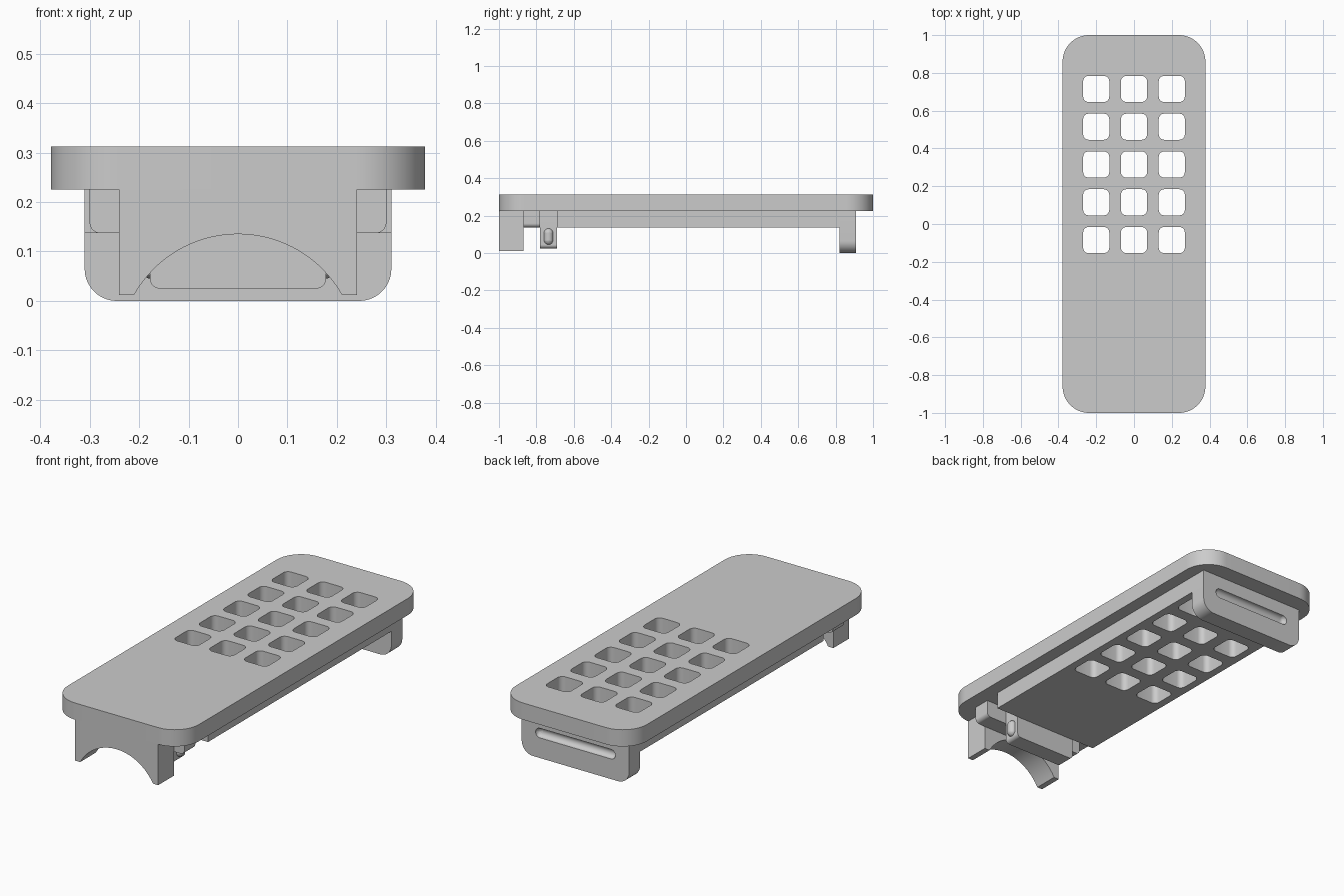
import bpy, bmesh, math
from mathutils import Vector

cube = bpy.data.objects.get("Cube")
if cube:
    bpy.data.objects.remove(cube, do_unlink=True)

grey = bpy.data.materials.new("plain_grey")
grey.use_nodes = True
grey.diffuse_color = (0.6, 0.6, 0.6, 1)
grey.node_tree.nodes["Principled BSDF"].inputs["Base Color"].default_value = (0.6, 0.6, 0.6, 1)

TOP, SEAM, BASE = 0.312, 0.225, 0.137


def finish(name, bm):
    bmesh.ops.recalc_face_normals(bm, faces=bm.faces)
    mesh = bpy.data.meshes.new(name)
    bm.to_mesh(mesh)
    bm.free()
    mesh.materials.append(grey)
    obj = bpy.data.objects.new(name, mesh)
    bpy.context.scene.collection.objects.link(obj)
    return obj


def arc(cx, cy, r, start, end, steps):
    angles = [math.radians(start + (end - start) * i / steps) for i in range(steps + 1)]
    return [(cx + r * math.cos(a), cy + r * math.sin(a)) for a in angles]


def rounded(x0, x1, y0, y1, low_r, high_r, steps=10):
    """Rectangle outline with its own radius for low and high corners."""
    pts = []
    corners = [(x1, y1, -1, -1, high_r, 0), (x0, y1, 1, -1, high_r, 90),
               (x0, y0, 1, 1, low_r, 180), (x1, y0, -1, 1, low_r, 270)]
    for cx, cy, dx, dy, r, a in corners:
        pts += arc(cx + dx * r, cy + dy * r, r, a, a + 90, steps) if r else [(cx, cy)]
    return pts


def add_prism(bm, outline, axis, lo, hi):
    """Extrude an outline in the xy plane (axis z) or the xz plane (axis y)."""
    def place(p, d):
        return (p[0], p[1], d) if axis == "z" else (p[0], d, p[1])
    a = [bm.verts.new(place(p, lo)) for p in outline]
    b = [bm.verts.new(place(p, hi)) for p in outline]
    bm.faces.new(a)
    bm.faces.new(b[::-1])
    for i in range(len(a)):
        j = (i + 1) % len(a)
        bm.faces.new((a[i], a[j], b[j], b[i]))


def prism(name, outline, axis, lo, hi):
    bm = bmesh.new()
    add_prism(bm, outline, axis, lo, hi)
    return finish(name, bm)


def capsule(name, start, end, radius):
    """Round-ended rod, the hull of two spheres."""
    bm = bmesh.new()
    for centre in (start, end):
        ball = bmesh.ops.create_uvsphere(bm, u_segments=24, v_segments=12, radius=radius)
        bmesh.ops.translate(bm, verts=ball["verts"], vec=Vector(centre))
    hull = bmesh.ops.convex_hull(bm, input=bm.verts[:])
    inside = [v for v in hull["geom_interior"] if isinstance(v, bmesh.types.BMVert)]
    bmesh.ops.delete(bm, geom=inside, context="VERTS")
    return finish(name, bm)


def cut(obj, cutter):
    mod = obj.modifiers.new("cut", "BOOLEAN")
    mod.operation = "DIFFERENCE"
    mod.solver = "EXACT"
    mod.object = cutter
    bpy.ops.object.select_all(action="DESELECT")
    bpy.context.view_layer.objects.active = obj
    obj.select_set(True)
    bpy.ops.object.modifier_apply(modifier=mod.name)


# Top plate and the narrower body beneath it
plate = prism("top_plate", rounded(-0.378, 0.378, -1, 1, 0.14, 0.14, 16), "z", SEAM, TOP)
body = prism("lower_body", rounded(-0.31, 0.31, -0.69, 0.82, 0, 0), "z", BASE, SEAM)

# Grid of rounded square openings through both
bm = bmesh.new()
half = 0.069
for col in range(3):
    for row in range(5):
        x, y = (col - 1) * 0.2, -0.085 + row * 0.2
        add_prism(bm, rounded(x - half, x + half, y - half, y + half, 0.028, 0.028, 6),
                  "z", 0.05, 0.4)
holes = finish("hole_cutter", bm)
cut(plate, holes)
cut(body, holes)

# Rear foot with a rounded groove on its back
rear_foot = prism("rear_foot", rounded(-0.31, 0.31, 0, SEAM, 0.065, 0), "y", 0.82, 0.91)
groove = capsule("groove_cutter", (-0.205, 0.91, 0.13), (0.205, 0.91, 0.13), 0.025)
cut(rear_foot, groove)

# Front foot with an arched underside
rise, span, foot_z = 0.123, 0.21, 0.012
r = (span ** 2 + rise ** 2) / (2 * rise)
tilt = math.degrees(math.acos(span / r))
arch = arc(0, foot_z + rise - r, r, 180 - tilt, tilt, 40)
front_foot = prism("front_foot", [(-0.24, SEAM), (-0.24, foot_z)] + arch
                   + [(0.24, foot_z), (0.24, SEAM)], "y", -1, -0.87)

# Cross block behind the front foot, and the latch tab hanging behind it
block = prism("cross_block", rounded(-0.3, 0.3, BASE, SEAM, 0.022, 0), "y", -0.87, -0.78)
tab = prism("latch_tab", rounded(-0.178, 0.178, 0.025, SEAM, 0.02, 0), "y", -0.78, -0.69)

# Rounded catch on each end of the tab
pins = [capsule(name, (x, -0.735, 0.07), (x, -0.735, 0.107), 0.025)
        for name, x in (("left_catch", 0.175), ("right_catch", -0.175))]

for cutter in (holes, groove):
    bpy.data.objects.remove(cutter, do_unlink=True)

# Smooth the rounded corners, keep edges sharp
bpy.ops.object.select_all(action="DESELECT")
for obj in [plate, body, rear_foot, front_foot, block, tab] + pins:
    obj.select_set(True)
bpy.context.view_layer.objects.active = plate
bpy.ops.object.shade_smooth_by_angle(angle=math.radians(30))
